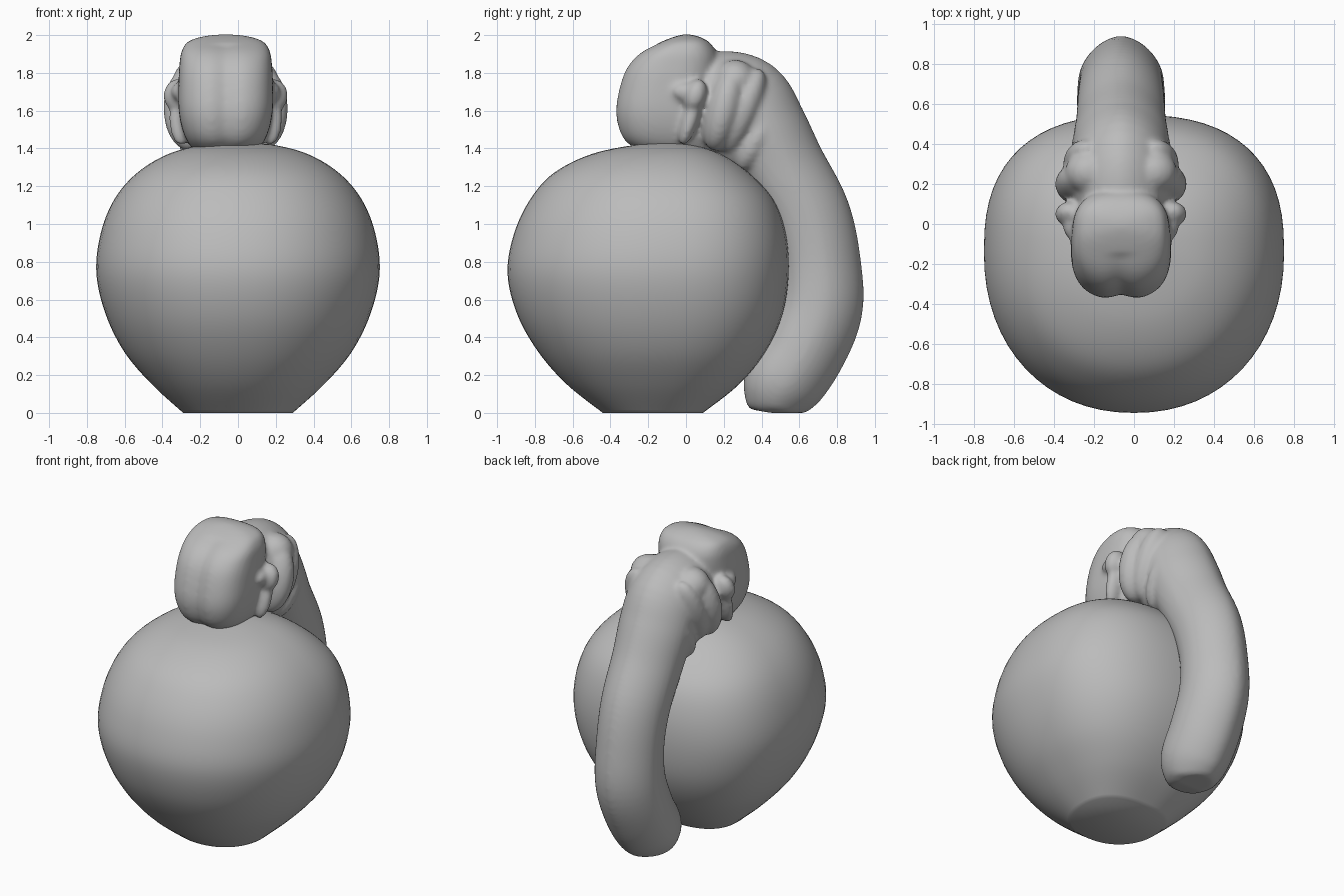
import bpy, bmesh, math
from mathutils import Vector, Matrix

cube = bpy.data.objects.get("Cube")
if cube:
    bpy.data.objects.remove(cube, do_unlink=True)

grey = bpy.data.materials.new("plain grey")
grey.use_nodes = True
colour = (0.5, 0.5, 0.5, 1)
grey.diffuse_color = colour
grey.node_tree.nodes["Principled BSDF"].inputs["Base Color"].default_value = colour

MID = -0.065  # the figure sits slightly off centre
SEGS = 64


def smooth_rows(rows, steps=6):
    """Catmull-Rom interpolation through rows of numbers."""
    rows = [Vector(r) for r in rows]
    pts = [rows[0]] + rows + [rows[-1]]
    out = []
    for a, b, c, d in zip(pts, pts[1:], pts[2:], pts[3:]):
        for i in range(steps):
            t = i / steps
            out.append(0.5 * (2 * b + (c - a) * t + (2 * a - 5 * b + 4 * c - d) * t * t
                              + (3 * b - a - 3 * c + d) * t ** 3))
    return out + [rows[-1]]


def oval(rx, near, far, near_power, far_power):
    """Points of a superellipse whose two halves differ in depth and roundness."""
    for i in range(SEGS):
        a = math.tau * i / SEGS
        c, s = math.cos(a), math.sin(a)
        depth, power = (far, far_power) if s > 0 else (near, near_power)
        yield (rx * math.copysign(abs(c) ** (2 / power), c),
               depth * math.copysign(abs(s) ** (2 / power), s))


def skin(bm, rings):
    """Bridge rings of points and close both ends."""
    loops = [[bm.verts.new(p) for p in ring] for ring in rings]
    for lo, hi in zip(loops, loops[1:]):
        for i in range(SEGS):
            j = (i + 1) % SEGS
            bm.faces.new((lo[i], lo[j], hi[j], hi[i]))
    bm.faces.new(loops[0][::-1])
    bm.faces.new(loops[-1])


def finish(name, bm):
    bmesh.ops.recalc_face_normals(bm, faces=bm.faces)
    mesh = bpy.data.meshes.new(name)
    bm.to_mesh(mesh)
    bm.free()
    mesh.materials.append(grey)
    ob = bpy.data.objects.new(name, mesh)
    bpy.context.collection.objects.link(ob)
    bpy.ops.object.select_all(action="DESELECT")
    ob.select_set(True)
    bpy.context.view_layer.objects.active = ob
    bpy.ops.object.shade_smooth_by_angle(angle=math.radians(45))
    return ob


def upright(bm, rows, x0, split, front_power, back_power):
    """Loft level rings given as height, front, back, half width."""
    rings = []
    for z, front, back, half in smooth_rows(rows):
        mid = front + (back - front) * split
        rings.append([Vector((x0 + x, mid + y, z)) for x, y in
                      oval(half, mid - front, back - mid, front_power, back_power)])
    skin(bm, rings)


def ellipsoid(bm, centre, radii, tilt=0):
    m = (Matrix.Translation(centre) @ Matrix.Rotation(tilt, 4, "X")
         @ Matrix.Diagonal((*radii, 1)))
    bmesh.ops.create_uvsphere(bm, u_segments=28, v_segments=18, radius=1, matrix=m)


# Big rounded ball with a flat base
bm = bmesh.new()
upright(bm, [(0, -.44, .09, .29), (.15, -.63, .28, .455), (.32, -.78, .42, .6),
             (.52, -.893, .512, .7), (.74, -.945, .545, .75), (.95, -.91, .53, .727),
             (1.13, -.825, .465, .655), (1.27, -.7, .335, .535), (1.37, -.5, .185, .37),
             (1.42, -.26, .03, .18), (1.43, -.1, -.08, .01)],
        0, .54, 2.15, 2.5)
finish("ball", bm)

# Head with a soft crease down the face
bm = bmesh.new()
upright(bm, [(1.38, -.25, .15, .16), (1.44, -.33, .15, .205), (1.52, -.367, .15, .235),
             (1.62, -.376, .15, .25), (1.75, -.35, .16, .25), (1.84, -.31, .17, .245),
             (1.91, -.24, .16, .235), (1.965, -.13, .12, .2), (1.995, -.05, .06, .11),
             (2.004, -.01, .01, .01)], MID, .5, 2.7, 2.7)
for v in bm.verts:
    if v.co.y < -.15:
        v.co.y += .025 * math.exp(-((v.co.x - MID) / .05) ** 2)

# Long ridged back running from the neck to the foot: y, z, half depth, half width
path = smooth_rows([(.45, 0, .1, .1), (.46, .04, .16, .16), (.51, .15, .21, .21),
                    (.62, .32, .22, .22), (.71, .55, .225, .215), (.71, .8, .215, .21),
                    (.65, 1.05, .22, .215), (.52, 1.3, .22, .225), (.42, 1.5, .225, .24),
                    (.32, 1.65, .235, .24), (.17, 1.68, .235, .25), (.05, 1.67, .2, .2)])
rings = []
for i, (y, z, depth, half) in enumerate(path):
    a, b = path[max(i - 1, 0)], path[min(i + 1, len(path) - 1)]
    along = Vector((0, b[0] - a[0], b[1] - a[1])).normalized()
    out = Vector((0, along.z, -along.y))
    ring = []
    for u, w in oval(half, depth, depth, 2.3, 1.75):
        p = Vector((MID + u, y, z)) + out * w
        p.z = max(p.z, 0)
        ring.append(p)
    rings.append(ring)
skin(bm, rings)

# Throat resting on the ball
ellipsoid(bm, (MID, .28, 1.45), (.22, .17, .2), .5)

# Folds of the hood, brow bumps and ears on both sides
for side in (-1, 1):
    def at(x, y, z):
        return Vector((MID + side * x, y, z))
    ellipsoid(bm, at(.19, .2, 1.61), (.14, .1, .23), -.25)
    ellipsoid(bm, at(.17, .3, 1.6), (.12, .09, .24), -.4)
    ellipsoid(bm, at(.16, .26, 1.76), (.12, .11, .11))
    ellipsoid(bm, at(.14, .38, 1.46), (.11, .08, .2), -.5)
    ellipsoid(bm, at(.255, .05, 1.68), (.075, .06, .09), -.3)
    ellipsoid(bm, at(.24, -.01, 1.7), (.05, .07, .05))
    ellipsoid(bm, at(.235, .025, 1.56), (.065, .045, .15), -.3)

figure = finish("draped_figure", bm)
remesh = figure.modifiers.new("blend", "REMESH")
remesh.mode = "VOXEL"
remesh.voxel_size = .014
remesh.use_smooth_shade = True
soften = figure.modifiers.new("soften", "SMOOTH")
soften.factor = .5
soften.iterations = 9
